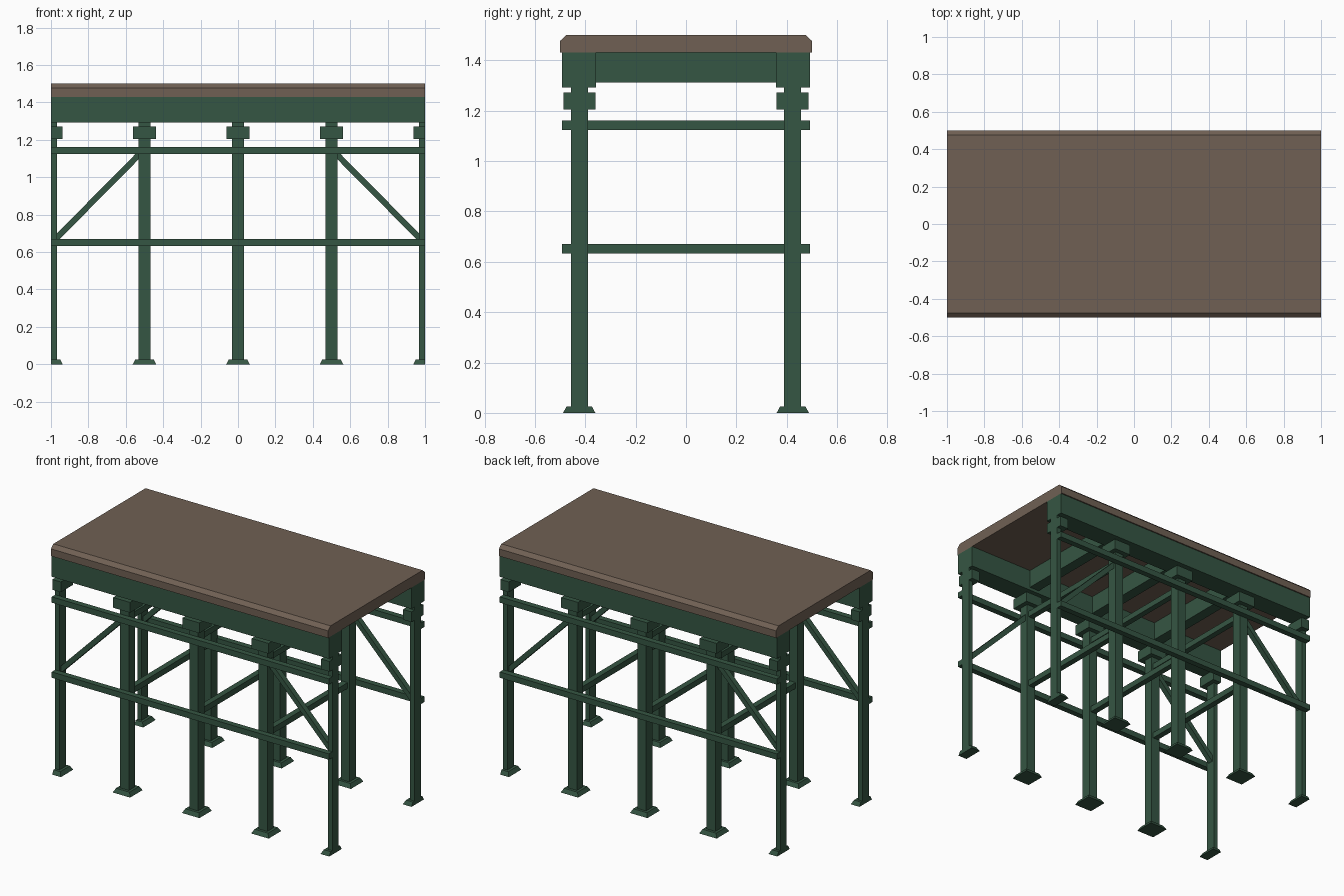
import bpy, bmesh, math
from mathutils import Vector

if "Cube" in bpy.data.objects:
    bpy.data.objects.remove(bpy.data.objects["Cube"])


def material(name, rgb):
    m = bpy.data.materials.new(name)
    m.diffuse_color = (*rgb, 1)
    m.use_nodes = True
    m.node_tree.nodes["Principled BSDF"].inputs["Base Color"].default_value = m.diffuse_color
    return m


GREEN = material("green_paint", (0.036, 0.093, 0.056))
BROWN = material("brown_deck", (0.162, 0.118, 0.088))


def finish(name, bm, mat):
    bmesh.ops.recalc_face_normals(bm, faces=bm.faces)
    me = bpy.data.meshes.new(name)
    bm.to_mesh(me)
    bm.free()
    me.materials.append(mat)
    ob = bpy.data.objects.new(name, me)
    bpy.context.collection.objects.link(ob)
    return ob


def block(name, x, y, z, taper=0.0, mat=GREEN):
    """Box from ranges; taper insets the top; x is cut flush at the module ends."""
    bm = bmesh.new()
    bmesh.ops.create_cube(bm, size=1)
    for v in bm.verts:
        sx, sy, top = (1 if c > 0 else 0 for c in v.co)
        t = taper * top
        px = x[sx] + (-t if sx else t)
        py = y[sy] + (-t if sy else t)
        v.co = (max(-1, min(1, px)), py, z[top])
    return finish(name, bm, mat)


def extrude(name, pts, vec, mat):
    """Closed planar outline extruded along a vector."""
    bm = bmesh.new()
    f = bm.faces.new([bm.verts.new(p) for p in pts])
    r = bmesh.ops.extrude_face_region(bm, geom=[f])
    new = [g for g in r["geom"] if isinstance(g, bmesh.types.BMVert)]
    bmesh.ops.translate(bm, verts=new, vec=vec)
    return finish(name, bm, mat)


# Deck with chamfered long edges
deck = [(-.5, 1.43), (.5, 1.43), (.5, 1.477), (.475, 1.5), (-.475, 1.5), (-.5, 1.477)]
extrude("deck", [(-1, y, z) for y, z in deck], Vector((2, 0, 0)), BROWN)

for s, side in ((-1, "front"), (1, "back")):
    def span(a, b):
        return tuple(sorted((s * a, s * b)))

    # Long edge girder
    block(side + "_girder", (-1, 1), span(.358, .492), (1.292, 1.43))

    # Posts with caps and feet; the end ones are halved
    for i in range(5):
        x = -1 + i * .5
        block(f"{side}_post_{i}", (x - .031, x + .031), span(.39, .456), (.025, 1.292))
        block(f"{side}_post_cap_{i}", (x - .061, x + .061), span(.36, .486), (1.205, 1.272))
        block(f"{side}_foot_{i}", (x - .063, x + .063), span(.36, .488), (0, .026), .014)

    # Outer rails
    for z, level in ((.652, "lower"), (1.142, "upper")):
        block(f"{side}_{level}_rail", (-1, 1), span(.454, .492), (z - .019, z + .019))

    # Diagonal braces in the end bays
    for e, end in ((-1, "left"), (1, "right")):
        a, b = Vector((e * .98, 0, .665)), Vector((e * .515, 0, 1.135))
        d = (b - a).normalized()
        n = Vector((-d.z, 0, d.x)) * .016
        off = Vector((0, s * .423 - .018, 0))
        extrude(f"{side}_{end}_brace", [p + off for p in (a - n, b - n, b + n, a + n)],
                Vector((0, .036, 0)), GREEN)

# Cross beams under the deck and cross rails between inner posts
for i, x in enumerate((-.5, 0, .5)):
    block(f"cross_beam_{i}", (x - .035, x + .035), (-.358, .358), (1.312, 1.43))
    for z, level in ((.652, "lower"), (1.142, "upper")):
        block(f"{level}_cross_rail_{i}", (x - .019, x + .019), (-.39, .39), (z - .019, z + .019))
